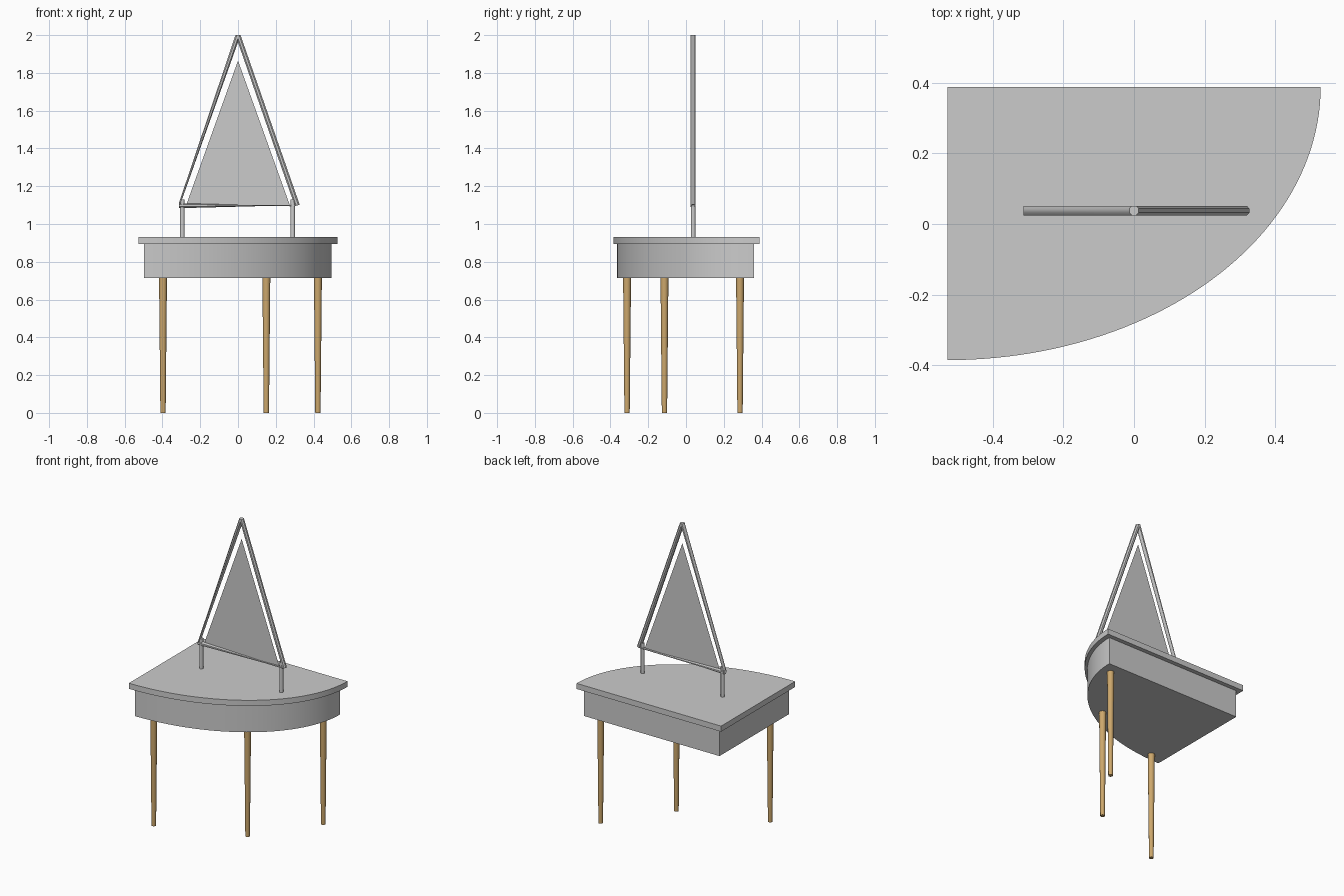
import bpy, bmesh, math
from mathutils import Vector

cube = bpy.data.objects.get("Cube")
if cube:
    bpy.data.objects.remove(cube, do_unlink=True)


def material(name, color):
    mat = bpy.data.materials.new(name)
    mat.use_nodes = True
    mat.diffuse_color = color
    mat.node_tree.nodes["Principled BSDF"].inputs["Base Color"].default_value = color
    return mat


GREY = material("grey", (0.6, 0.6, 0.6, 1))
WOOD = material("light_wood", (0.61, 0.39, 0.15, 1))


def finish(name, bm, mat, smooth=True):
    bmesh.ops.recalc_face_normals(bm, faces=bm.faces)
    mesh = bpy.data.meshes.new(name)
    bm.to_mesh(mesh)
    bm.free()
    mesh.materials.append(mat)
    obj = bpy.data.objects.new(name, mesh)
    bpy.context.collection.objects.link(obj)
    if smooth:
        bpy.ops.object.select_all(action="DESELECT")
        obj.select_set(True)
        bpy.context.view_layer.objects.active = obj
        bpy.ops.object.shade_smooth_by_angle(angle=math.radians(35))
    return obj


def quarter_slab(name, corner, size, z0, z1, steps=48):
    """Quarter ellipse with its square corner at the back."""
    bm = bmesh.new()
    verts = [bm.verts.new((corner[0], corner[1], z0))]
    for i in range(steps + 1):
        a = math.pi / 2 * i / steps
        verts.append(bm.verts.new((corner[0] + size[0] * math.sin(a),
                                   corner[1] - size[1] * math.cos(a), z0)))
    face = bm.faces.new(verts)
    top = bmesh.ops.extrude_face_region(bm, geom=[face])["geom"]
    bmesh.ops.translate(bm, vec=(0, 0, z1 - z0),
                        verts=[g for g in top if isinstance(g, bmesh.types.BMVert)])
    return finish(name, bm, GREY)


def rod(name, x, y, z0, z1, r0, r1, mat, sides=16):
    bm = bmesh.new()
    bmesh.ops.create_cone(bm, cap_ends=True, segments=sides,
                          radius1=r0, radius2=r1, depth=z1 - z0)
    bmesh.ops.translate(bm, vec=(x, y, (z0 + z1) / 2), verts=bm.verts)
    return finish(name, bm, mat)


# Table top and apron
quarter_slab("table_top", (-0.528, 0.388), (1.056, 0.773), 0.895, 0.932)
quarter_slab("apron", (-0.497, 0.36), (0.992, 0.725), 0.715, 0.895)

# Tapered legs
for name, x, y in (("right_leg", -0.397, -0.312), ("middle_leg", 0.15, -0.114),
                   ("left_leg", 0.423, 0.286)):
    rod(name, x, y, 0, 0.715, 0.014, 0.021, WOOD)

# Mirror posts
MY = 0.038
for name, x in (("right_post", -0.295), ("left_post", 0.29)):
    rod(name, x, MY, 0.932, 1.13, 0.012, 0.012, GREY, 12)

# Triangular mirror frame: a closed tube through three rings
R = 0.0145
SIDES = 8
bm = bmesh.new()
rings = []
for cx, cz, direction in ((0, 2, (1, 0, 0)), (0.314, 1.098, (0.94, 0, 0.33)),
                          (-0.313, 1.097, (0, 0, -1))):
    d = Vector(direction).normalized()
    rings.append([bm.verts.new(Vector((cx, MY, cz))
                               + d * R * math.cos(math.tau * (k + 0.5) / SIDES)
                               + Vector((0, R * math.sin(math.tau * (k + 0.5) / SIDES), 0)))
                  for k in range(SIDES)])
for i in range(3):
    a, b = rings[i], rings[(i + 1) % 3]
    for k in range(SIDES):
        n = (k + 1) % SIDES
        bm.faces.new((a[k], a[n], b[n], b[k]))
bm.faces.new(rings[0])
finish("mirror_frame", bm, GREY)

# Mirror pane
bm = bmesh.new()
bm.faces.new([bm.verts.new(p) for p in
              ((-0.275, MY, 1.098), (0.275, MY, 1.098), (0, MY, 1.865))])
finish("mirror_pane", bm, GREY, smooth=False)
